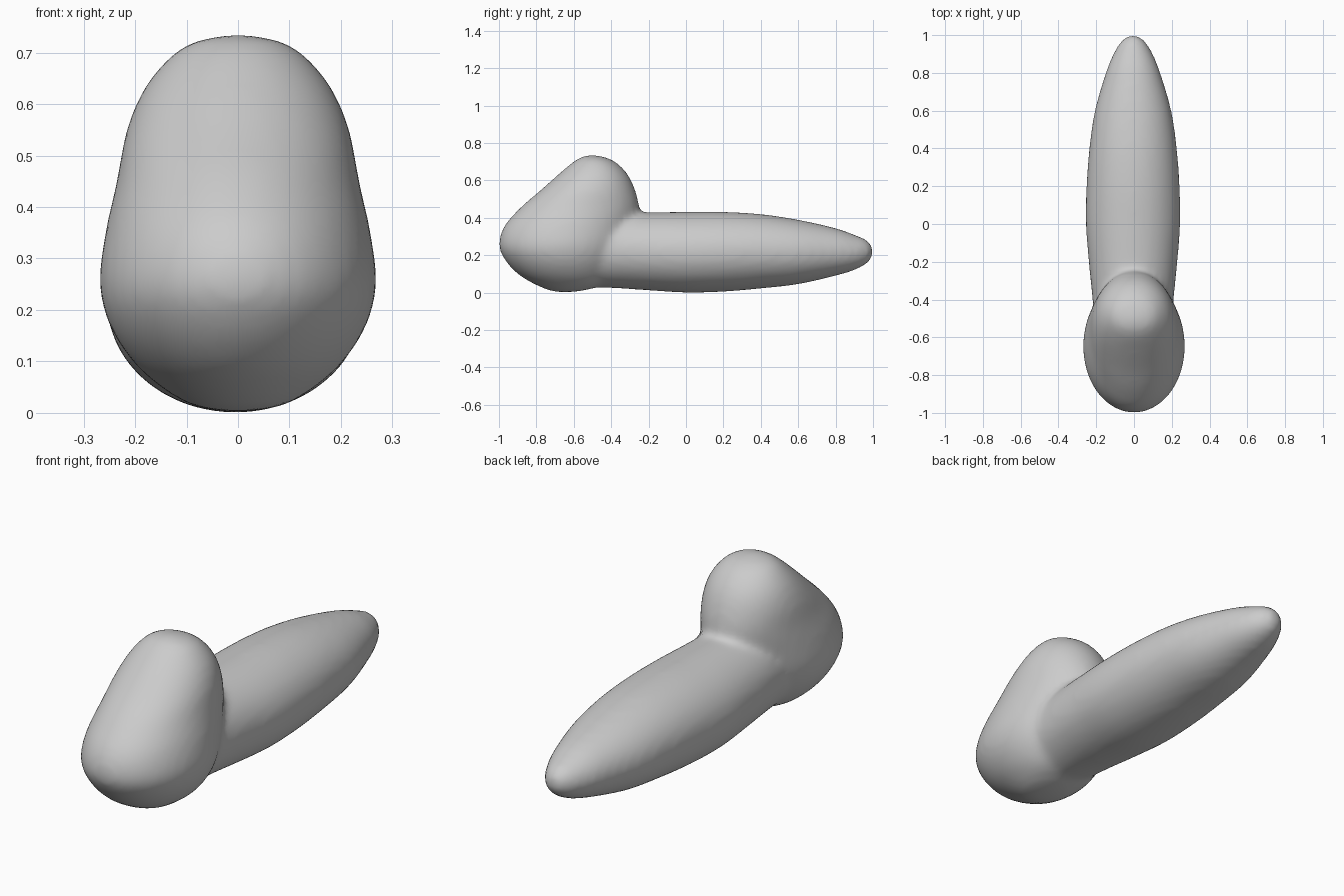
import bpy, bmesh, math
from mathutils import Vector

if "Cube" in bpy.data.objects:
    bpy.data.objects.remove(bpy.data.objects["Cube"])

grey = bpy.data.materials.new("light grey")
grey.use_nodes = True
colour = (0.6, 0.6, 0.6, 1)
grey.diffuse_color = colour
grey.node_tree.nodes["Principled BSDF"].inputs["Base Color"].default_value = colour

SIDES = 40


def refine(rows, steps=4):
    """Smooth a list of section rows with a Catmull-Rom curve."""
    pts = [Vector(r) for r in rows]
    out = []
    for i in range(len(pts) - 1):
        b, c = pts[i], pts[i + 1]
        a = pts[i - 1] if i else b
        d = pts[i + 2] if i + 2 < len(pts) else c
        for s in range(steps):
            t = s / steps
            out.append(0.5 * (2 * b + (c - a) * t + (2 * a - 5 * b + 4 * c - d) * t * t
                              + (3 * b - a - 3 * c + d) * t ** 3))
    return out + [pts[-1]]


def loft(bm, rows, upright):
    """Elliptical rings: (position, low edge, high edge, half width)."""
    rings = []
    for pos, low, high, half in refine(rows):
        mid, reach = (low + high) / 2, (high - low) / 2
        ring = []
        for k in range(SIDES):
            a = math.tau * k / SIDES
            x, v = half * math.cos(a), mid + reach * math.sin(a)
            ring.append(bm.verts.new((x, v, pos) if upright else (x - 0.005, pos, v)))
        rings.append(ring)
    for p, q in zip(rings, rings[1:]):
        for k in range(SIDES):
            n = (k + 1) % SIDES
            bm.faces.new((p[k], p[n], q[n], q[k]))
    bm.faces.new(rings[0][::-1])
    bm.faces.new(rings[-1])


bm = bmesh.new()

# Long tapering body, sections along y
loft(bm, [(-.65, .03, .42, .19), (-.4, .025, .43, .215), (-.2, .012, .43, .235),
          (0, 0, .432, .25), (.2, .005, .432, .247), (.4, .022, .42, .232),
          (.6, .045, .39, .203), (.8, .09, .345, .145), (.9, .12, .31, .105),
          (.96, .15, .285, .07), (.99, .18, .257, .037), (1.0, .21, .23, .01)], False)

# Rounded front bulb leaning back into the raised dome, sections along z
loft(bm, [(.003, -.69, -.61, .03), (.015, -.74, -.53, .09), (.05, -.82, -.42, .15),
          (.1, -.9, -.37, .205), (.17, -.965, -.33, .25), (.25, -1, -.3, .27),
          (.35, -.975, -.27, .258), (.45, -.89, -.25, .236), (.55, -.775, -.272, .217),
          (.63, -.685, -.31, .183), (.69, -.615, -.365, .135), (.72, -.57, -.42, .09),
          (.735, -.53, -.48, .025)], True)

bmesh.ops.recalc_face_normals(bm, faces=bm.faces)
mesh = bpy.data.meshes.new("body")
bm.to_mesh(mesh)
bm.free()
mesh.materials.append(grey)
body = bpy.data.objects.new("body", mesh)
bpy.context.collection.objects.link(body)

# Fuse the two volumes and soften the seam between them
fuse = body.modifiers.new("fuse", 'REMESH')
fuse.mode = 'VOXEL'
fuse.voxel_size = 0.018
fuse.use_smooth_shade = True
soften = body.modifiers.new("soften", 'SMOOTH')
soften.factor = 0.5
soften.iterations = 10
